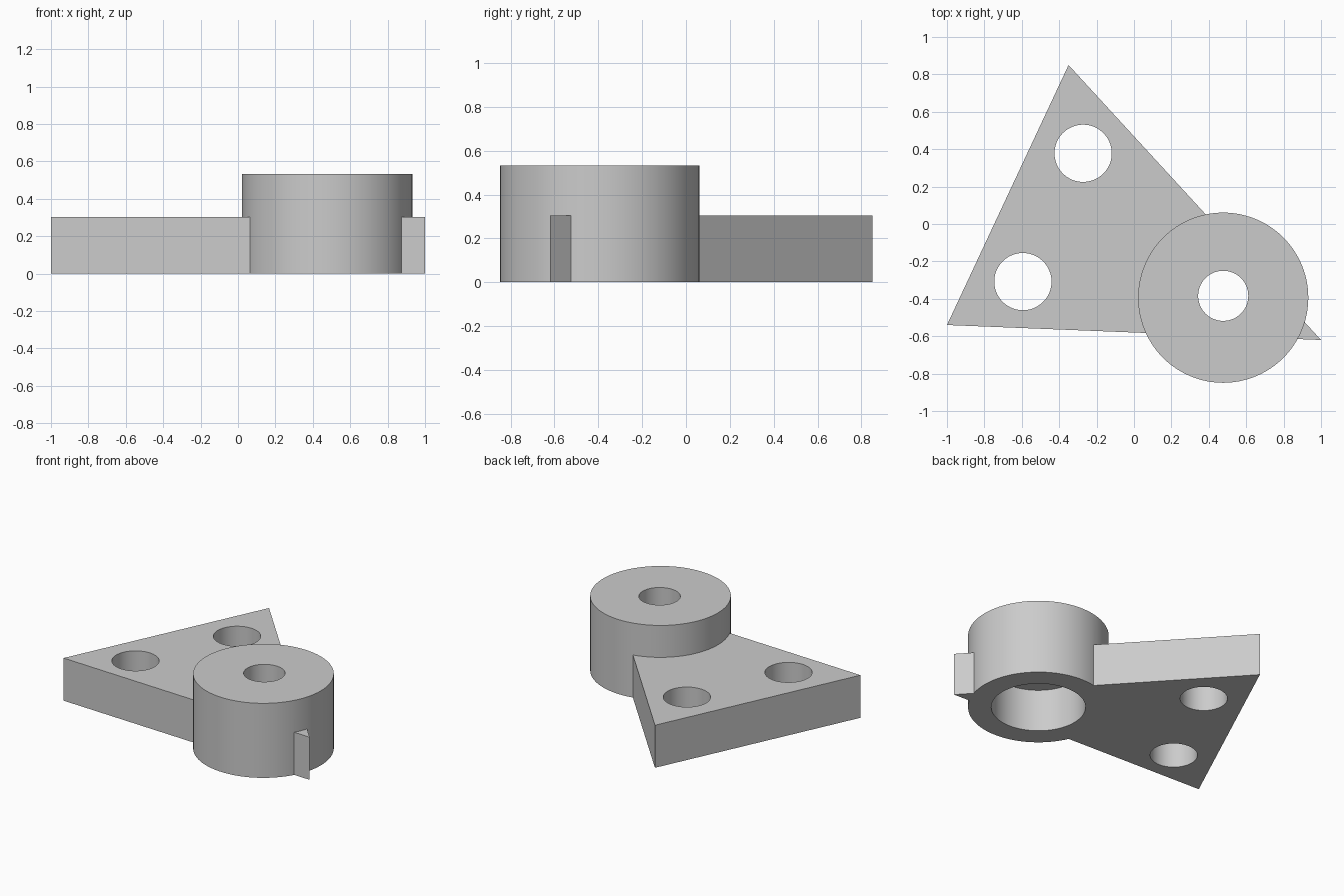
import bpy
import bmesh
import math

if "Cube" in bpy.data.objects:
    bpy.data.objects.remove(bpy.data.objects["Cube"], do_unlink=True)

GREY = (0.6, 0.6, 0.6, 1.0)
grey = bpy.data.materials.new("plain grey")
grey.use_nodes = True
grey.diffuse_color = GREY
grey.node_tree.nodes["Principled BSDF"].inputs["Base Color"].default_value = GREY

PLATE_TOP, BOSS_TOP = 0.304, 0.532
BOSS_X, BOSS_Y = 0.477, -0.394


def prism(name, outline, z0, z1):
    """Extrude a flat outline from z0 up to z1."""
    bm = bmesh.new()
    base = bm.faces.new([bm.verts.new((x, y, z0)) for x, y in outline])
    top = bmesh.ops.extrude_face_region(bm, geom=[base])["geom"]
    verts = [v for v in top if isinstance(v, bmesh.types.BMVert)]
    bmesh.ops.translate(bm, verts=verts, vec=(0, 0, z1 - z0))
    bmesh.ops.recalc_face_normals(bm, faces=bm.faces)
    mesh = bpy.data.meshes.new(name)
    bm.to_mesh(mesh)
    bm.free()
    mesh.materials.append(grey)
    obj = bpy.data.objects.new(name, mesh)
    bpy.context.collection.objects.link(obj)
    return obj


def cylinder(name, x, y, radius, z0, z1, sides=96):
    angles = [math.tau * i / sides for i in range(sides)]
    ring = [(x + radius * math.cos(a), y + radius * math.sin(a)) for a in angles]
    return prism(name, ring, z0, z1)


def combine(target, tool, operation):
    """Apply a boolean and drop the tool object."""
    mod = target.modifiers.new(operation.lower(), "BOOLEAN")
    mod.operation = operation
    mod.solver = "EXACT"
    mod.object = tool
    bpy.ops.object.select_all(action="DESELECT")
    bpy.context.view_layer.objects.active = target
    target.select_set(True)
    bpy.ops.object.modifier_apply(modifier=mod.name)
    bpy.data.objects.remove(tool, do_unlink=True)


# Triangular plate joined to the round boss
bracket = prism("bracket", [(-1, -0.54), (1, -0.62), (-0.35, 0.85)], 0, PLATE_TOP)
combine(bracket, cylinder("boss", BOSS_X, BOSS_Y, 0.455, 0, BOSS_TOP), "UNION")

# Two mounting holes, the small hole through the boss, the wide bore beneath
holes = [
    ("upper_hole", -0.272, 0.378, 0.153, -0.1, 1),
    ("lower_hole", -0.594, -0.308, 0.153, -0.1, 1),
    ("boss_hole", BOSS_X, -0.384, 0.134, -0.1, 1),
    ("wide_bore", BOSS_X, BOSS_Y, 0.305, -0.1, PLATE_TOP - 0.002),
]
for hole in holes:
    combine(bracket, cylinder(*hole), "DIFFERENCE")

bpy.ops.object.shade_smooth_by_angle(angle=math.radians(30))
